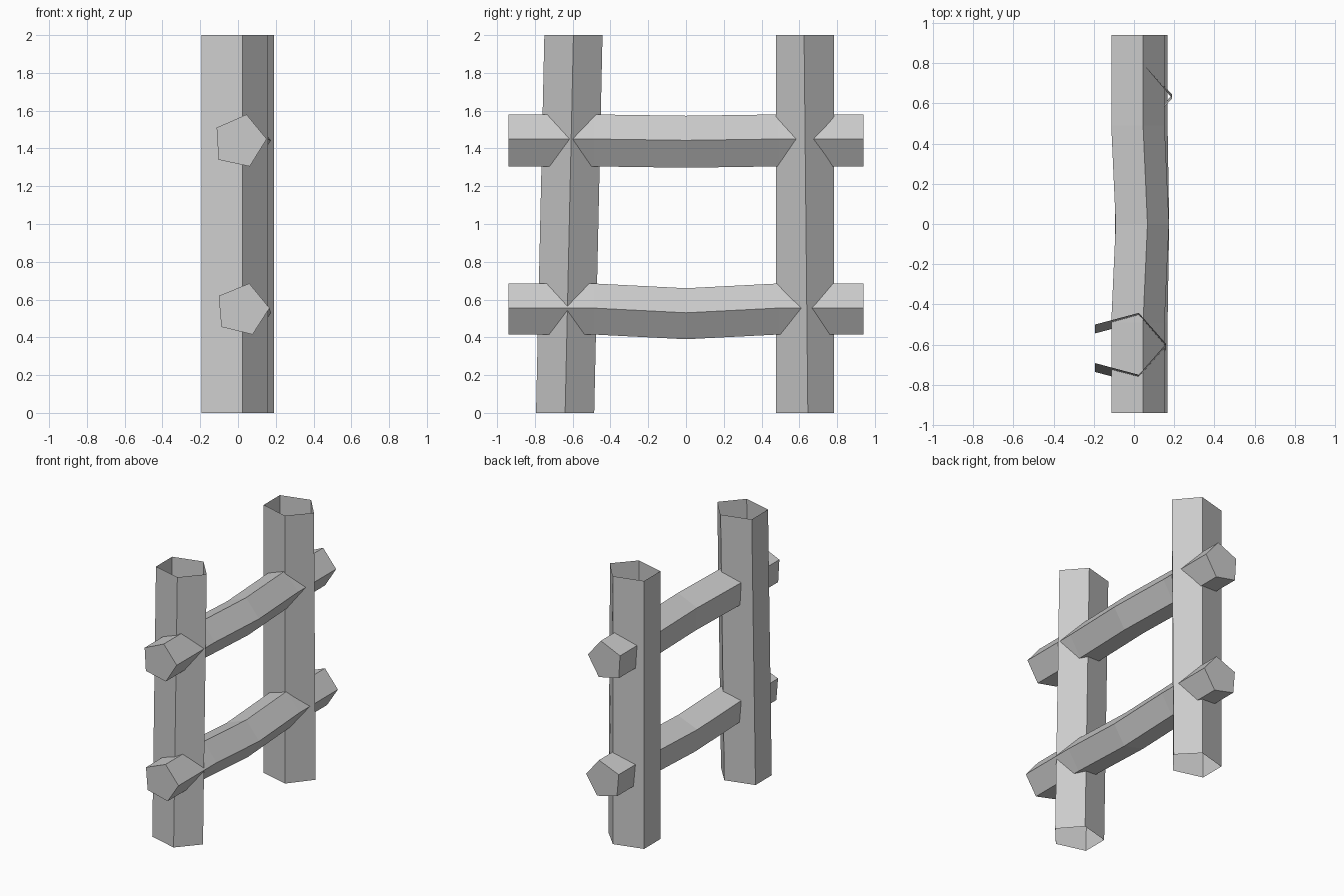
import bpy, bmesh

if "Cube" in bpy.data.objects:
    bpy.data.objects.remove(bpy.data.objects["Cube"])


def loft(name, rings, capped):
    """Skin a list of matching vertex rings, optionally closing both ends."""
    bm = bmesh.new()
    loops = [[bm.verts.new(p) for p in ring] for ring in rings]
    for a, b in zip(loops, loops[1:]):
        n = len(a)
        for i in range(n):
            j = (i + 1) % n
            bm.faces.new((a[i], a[j], b[j], b[i]))
    if capped:
        bm.faces.new(loops[0])
        bm.faces.new(loops[-1])
    bmesh.ops.recalc_face_normals(bm, faces=bm.faces)
    mesh = bpy.data.meshes.new(name)
    bm.to_mesh(mesh)
    bm.free()
    obj = bpy.data.objects.new(name, mesh)
    bpy.context.collection.objects.link(obj)
    return obj


def post(name, bottom, top, bottom_twist=0.0, top_twist=0.0):
    """Open five-sided tube; twist slides only the leading edge along y."""
    section = [(0.195, 0.0), (0.06, 0.154), (-0.157, 0.096),
               (-0.157, -0.096), (0.06, -0.154)]
    rings = []
    for (cx, cy), z, twist in ((bottom, 0, bottom_twist), (top, 2, top_twist)):
        ring = [(cx + x, cy + y, z) for x, y in section]
        ring[0] = (ring[0][0], ring[0][1] + twist, z)
        rings.append(ring)
    return loft(name, rings, False)


def rail(name, section, bow, sag):
    """Capped five-sided beam bent at its middle."""
    stations = [(-0.94, 0), (-0.49, 0), (0, 1), (0.49, 0), (0.94, 0)]
    rings = [[(x + bow * k, y, z - sag * k) for x, z in section]
             for y, k in stations]
    return loft(name, rings, True)


# Upright posts, the front one leaning slightly
post("front_post", (-0.036, -0.64), (-0.036, -0.596))
post("back_post", (-0.005, 0.63), (-0.005, 0.63), 0.015, -0.005)

# Cross rails
rail("upper_rail", [(-0.113, 1.51), (0.045, 1.58), (0.152, 1.45),
                    (0.062, 1.305), (-0.103, 1.34)], 0.022, 0.007)
rail("lower_rail", [(-0.102, 0.62), (0.06, 0.685), (0.167, 0.555),
                    (0.077, 0.415), (-0.088, 0.455)], 0.008, 0.025)
